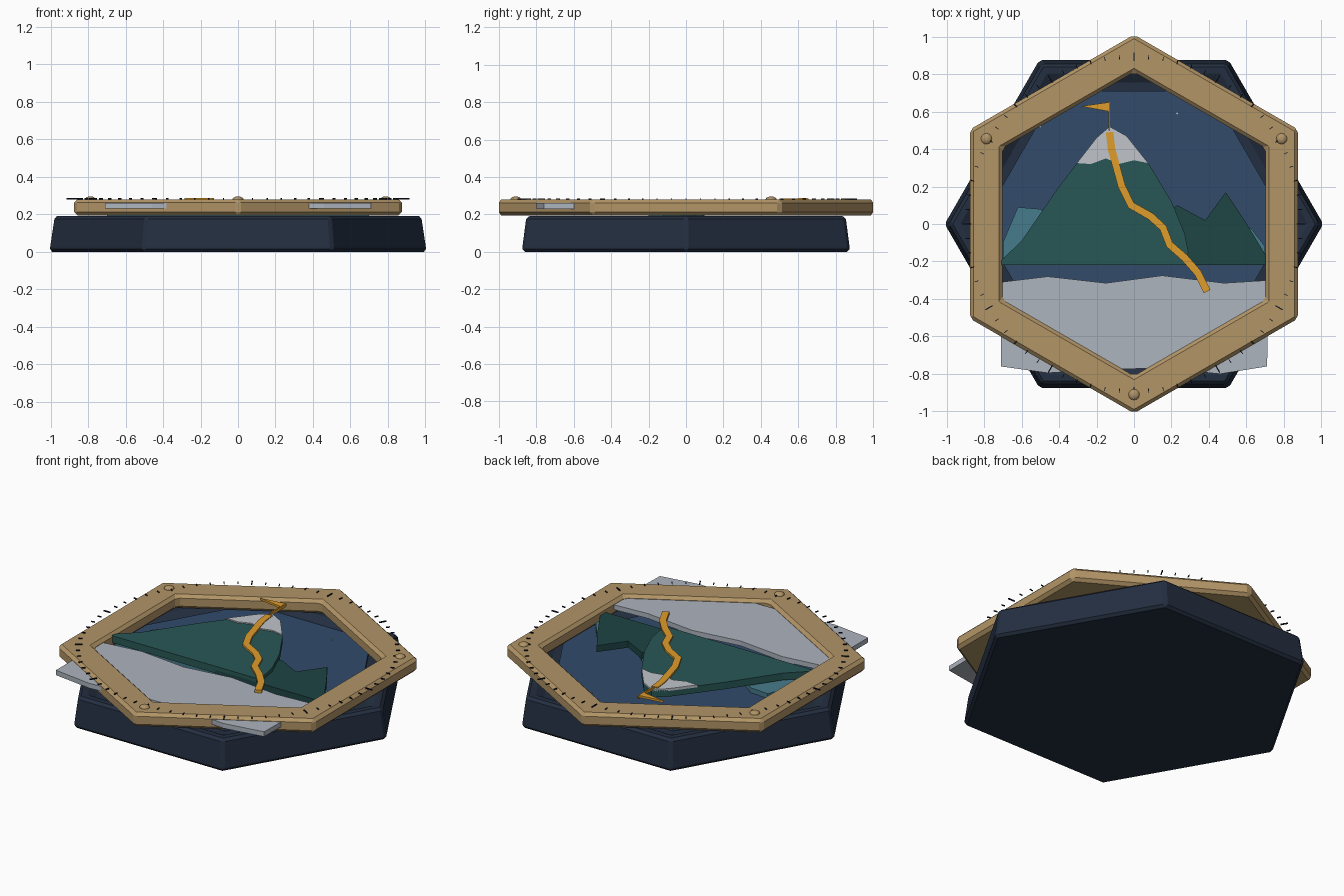
import bpy, bmesh, math
from mathutils import Vector

if "Cube" in bpy.data.objects:
    bpy.data.objects.remove(bpy.data.objects["Cube"])


def mat(name, r, g, b):
    m = bpy.data.materials.new(name)
    m.diffuse_color = [(c / 255) ** 2.2 for c in (r, g, b)] + [1]
    m.use_nodes = True
    m.node_tree.nodes["Principled BSDF"].inputs["Base Color"].default_value = m.diffuse_color
    return m


NAVY = mat("navy", 40, 50, 66)
BRASS = mat("brass", 176, 147, 102)
SKY = mat("night_blue", 53, 76, 106)
TEAL = mat("teal", 72, 122, 138)
RIDGE = mat("dark_green", 36, 70, 70)
GREEN = mat("green", 44, 88, 86)
SNOW = mat("snow", 190, 194, 200)
FOG = mat("fog", 172, 179, 189)
GOLD = mat("gold", 222, 155, 48)
INK = mat("ink", 22, 27, 36)


def finish(bm, name, material, bevel=0, segments=1):
    bmesh.ops.recalc_face_normals(bm, faces=bm.faces)
    me = bpy.data.meshes.new(name)
    bm.to_mesh(me)
    bm.free()
    ob = bpy.data.objects.new(name, me)
    bpy.context.collection.objects.link(ob)
    me.materials.append(material)
    if bevel:
        mod = ob.modifiers.new("bevel", 'BEVEL')
        mod.width, mod.segments = bevel, segments
    return ob


def plate(name, pts, z0, z1, material, bevel=0):
    """Flat outline extruded from z0 to z1."""
    bm = bmesh.new()
    f = bm.faces.new([bm.verts.new((x, y, z0)) for x, y in pts])
    ext = bmesh.ops.extrude_face_region(bm, geom=[f])
    for v in ext["geom"]:
        if isinstance(v, bmesh.types.BMVert):
            v.co.z = z1
    return finish(bm, name, material, bevel)


def hex_lathe(name, profile, start, material, bevel, closed):
    """Six-sided sweep of an (r, z) profile; open profiles get end caps."""
    bm = bmesh.new()
    rings = []
    for r, z in profile:
        rings.append([bm.verts.new((r * math.cos(start + k * math.pi / 3),
                                    r * math.sin(start + k * math.pi / 3), z)) for k in range(6)])
    pairs = list(zip(rings, rings[1:]))
    if closed:
        pairs.append((rings[-1], rings[0]))
    else:
        bm.faces.new(rings[0])
        bm.faces.new(rings[-1])
    for a, b in pairs:
        for k in range(6):
            j = (k + 1) % 6
            bm.faces.new((a[k], a[j], b[j], b[k]))
    return finish(bm, name, material, bevel)


# base block with a shallow recess in its top
hex_lathe("base", [(1.01, 0), (1.01, 0.025), (0.985, 0.19), (0.91, 0.19), (0.89, 0.165)],
          0, NAVY, 0.018, False)
# sky panel
hex_lathe("sky_panel", [(0.82, 0.16), (0.82, 0.185)], 0, SKY, 0, False)
# brass bezel, turned by 30 degrees
hex_lathe("bezel", [(1.01, 0.195), (1.01, 0.28), (0.81, 0.28), (0.81, 0.195)],
          math.pi / 6, BRASS, 0.018, True)

# mountain layers
plate("far_range", [(-0.70, -0.2), (-0.70, -0.1), (-0.62, 0.09), (-0.5, 0.08), (-0.35, -0.02),
                    (-0.1, 0.1), (0.12, 0.0), (0.24, 0.09), (0.4, -0.06), (0.52, 0.05),
                    (0.63, -0.03), (0.70, -0.12), (0.70, -0.2)], 0.185, 0.215, TEAL)
plate("side_ridge", [(0.0, -0.22), (0.1, 0.0), (0.23, 0.1), (0.38, 0.02), (0.49, 0.17),
                     (0.59, 0.02), (0.705, -0.17), (0.705, -0.22)], 0.205, 0.245, RIDGE)
plate("main_peak", [(-0.715, -0.22), (-0.715, -0.2), (-0.6, -0.09), (-0.4, 0.2), (-0.3, 0.33),
                    (-0.2, 0.46), (-0.13, 0.52), (-0.04, 0.47), (0.08, 0.32), (0.2, 0.12),
                    (0.27, -0.05), (0.29, -0.15), (0.28, -0.22)], 0.225, 0.268, GREEN)
plate("snow_cap", [(-0.305, 0.325), (-0.2, 0.46), (-0.13, 0.52), (-0.04, 0.47), (0.075, 0.325),
                   (0.0, 0.34), (-0.08, 0.32), (-0.15, 0.35), (-0.23, 0.32)], 0.26, 0.275, SNOW)

# fog sheet that pokes out under the bezel
plate("fog_sheet", [(-0.71, -0.31), (-0.46, -0.28), (-0.15, -0.315), (0.15, -0.275),
                    (0.48, -0.315), (0.72, -0.30), (0.71, -0.76), (0.46, -0.80),
                    (0.15, -0.77), (-0.15, -0.775), (-0.46, -0.795), (-0.71, -0.76)],
      0.23, 0.26, FOG)


# winding trail as a mitred ribbon
path = [Vector(p) for p in ((-0.13, 0.49), (-0.12, 0.40), (-0.065, 0.2), (-0.015, 0.1), (0.09, 0.04),
                            (0.155, -0.02), (0.19, -0.11), (0.27, -0.18), (0.34, -0.26), (0.39, -0.36))]
left, right = [], []
for i, p in enumerate(path):
    d = (path[min(i + 1, len(path) - 1)] - path[max(i - 1, 0)]).normalized()
    n = Vector((-d.y, d.x)) * 0.02
    left.append(p + n)
    right.append(p - n)
bm = bmesh.new()
strips = [[bm.verts.new((p.x, p.y, z)) for p in side]
          for side, z in ((left, 0.262), (left, 0.28), (right, 0.28), (right, 0.262))]
for a, b in zip(strips, strips[1:] + strips[:1]):
    for i in range(len(path) - 1):
        bm.faces.new((a[i], a[i + 1], b[i + 1], b[i]))
for i in (0, -1):
    bm.faces.new([s[i] for s in strips])
finish(bm, "trail", GOLD)

# summit flag
plate("flag_pole", [(-0.135, 0.5), (-0.127, 0.5), (-0.127, 0.655), (-0.135, 0.655)], 0.268, 0.286, GOLD)
plate("pennant", [(-0.13, 0.65), (-0.285, 0.628), (-0.13, 0.60)], 0.275, 0.288, GOLD)

# small stars
for i, (x, y) in enumerate(((0.23, 0.59), (-0.5, 0.52))):
    s = 0.006
    plate(f"star_{i}", [(x - s, y), (x, y - s), (x + s, y), (x, y + s)], 0.18, 0.19, SNOW)

# ring of degree ticks, longer every 30 degrees
bm = bmesh.new()
for k in range(72):
    a = math.radians(k * 5)
    h, w = (0.022, 0.003) if k % 6 == 0 else (0.011, 0.002)
    u, t = Vector((math.cos(a), math.sin(a), 0)), Vector((-math.sin(a), math.cos(a), 0))
    lo = [bm.verts.new(u * (0.893 + sr * h) + t * st * w + Vector((0, 0, 0.279)))
          for sr, st in ((-1, -1), (1, -1), (1, 1), (-1, 1))]
    hi = [bm.verts.new(v.co + Vector((0, 0, 0.007))) for v in lo]
    bm.faces.new(lo)
    bm.faces.new(hi)
    for i in range(4):
        j = (i + 1) % 4
        bm.faces.new((lo[i], lo[j], hi[j], hi[i]))
finish(bm, "degree_ticks", INK)

# domed rivets
for i, deg in enumerate((30, 150, 270)):
    a = math.radians(deg)
    bm = bmesh.new()
    bmesh.ops.create_uvsphere(bm, u_segments=12, v_segments=8, radius=0.03)
    for v in bm.verts:
        v.co = Vector((v.co.x + 0.91 * math.cos(a), v.co.y + 0.91 * math.sin(a), 0.278 + v.co.z * 0.6))
    finish(bm, f"rivet_{i}", BRASS)
